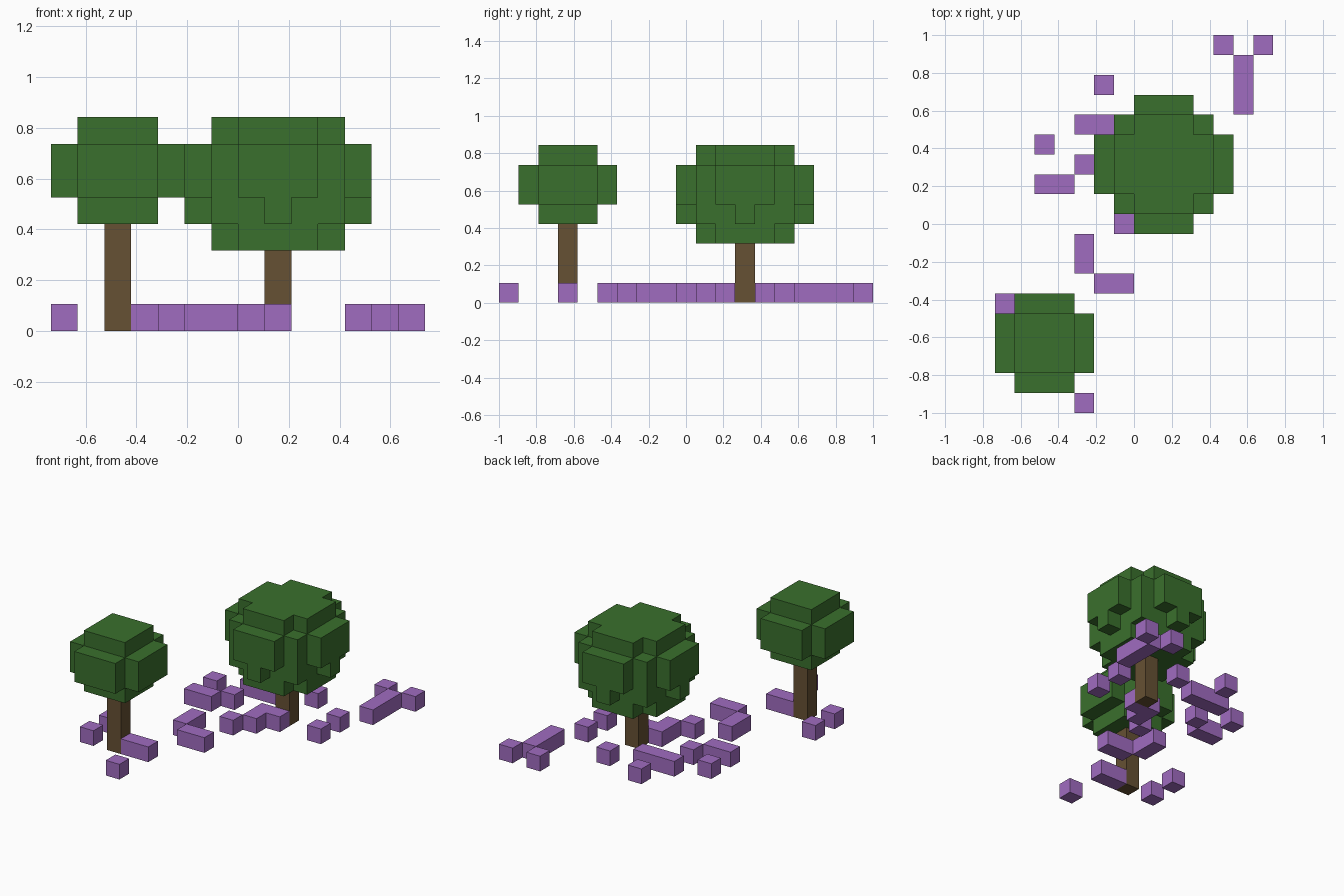
import bpy, bmesh
from mathutils import Vector

U = 2 / 19                              # edge of one block
ORIGIN = Vector((-7, -9.5, 0))          # grid corner, in blocks

if "Cube" in bpy.data.objects:
    bpy.data.objects.remove(bpy.data.objects["Cube"], do_unlink=True)


def material(name, rgb):
    m = bpy.data.materials.new(name)
    m.use_nodes = True
    m.diffuse_color = (*rgb, 1)
    m.node_tree.nodes["Principled BSDF"].inputs["Base Color"].default_value = (*rgb, 1)
    return m


leaf_green = material("leaf_green", (0.042, 0.162, 0.026))
bark_brown = material("bark_brown", (0.133, 0.082, 0.033))
petal_purple = material("petal_purple", (0.352, 0.150, 0.527))


def blocks(name, cells, mat):
    """Outer skin of a set of grid cells."""
    cells = set(cells)
    bm = bmesh.new()
    for cell in cells:
        centre = Vector(cell) + Vector((0.5, 0.5, 0.5))
        for axis in range(3):
            for sign in (-1, 1):
                n = Vector((0, 0, 0))
                n[axis] = sign
                if tuple(int(c + d) for c, d in zip(cell, n)) in cells:
                    continue
                a, b = Vector((0, 0, 0)), Vector((0, 0, 0))
                a[(axis + 1) % 3] = 0.5
                b[(axis + 2) % 3] = 0.5 * sign
                mid = centre + n / 2
                bm.faces.new([bm.verts.new((p + ORIGIN) * U)
                              for p in (mid - a - b, mid + a - b, mid + a + b, mid - a + b)])
    bmesh.ops.remove_doubles(bm, verts=bm.verts, dist=U / 100)
    mesh = bpy.data.meshes.new(name)
    bm.to_mesh(mesh)
    bm.free()
    mesh.materials.append(mat)
    obj = bpy.data.objects.new(name, mesh)
    bpy.context.collection.objects.link(obj)


def box(i0, i1, j0, j1, k0, k1):
    return [(i, j, k) for i in range(i0, i1 + 1)
            for j in range(j0, j1 + 1) for k in range(k0, k1 + 1)]


def tree(name, i, j, base, layers):
    """Trunk plus crown; each layer lists half widths by distance from the middle row."""
    blocks(name + "_trunk", box(i, i, j, j, 0, base - 1), bark_brown)
    crown = []
    for k, rows in enumerate(layers, base):
        for d, half in enumerate(rows):
            for row in (j - d, j + d):
                crown += box(i - half, i + half, row, row, k, k)
    blocks(name + "_crown", crown, leaf_green)


# Trees
cap, belly = (1, 1), (2, 2, 1)
tree("small_tree", 2, 3, 4, [cap, belly, belly, cap])
cap, skirt, belly = (2, 2, 1), (3, 2, 2, 0), (3, 3, 2, 1)
tree("large_tree", 8, 12, 3, [cap, skirt, belly, belly, cap])

# Flower patches on the ground: column range, row range
patches = [
    (4, 4, 0, 0), (0, 0, 3, 3), (3, 4, 3, 3), (0, 0, 5, 5),
    (5, 6, 6, 6), (4, 4, 7, 8), (6, 6, 9, 9), (7, 7, 10, 10),
    (7, 8, 11, 11), (2, 3, 11, 11), (11, 11, 11, 11), (4, 4, 12, 12),
    (2, 2, 13, 13), (11, 11, 13, 13), (4, 6, 14, 14), (8, 8, 15, 15),
    (5, 5, 16, 16), (12, 12, 15, 17), (11, 11, 18, 18), (13, 13, 18, 18),
]
blocks("flower_patches", [c for p in patches for c in box(*p, 0, 0)], petal_purple)
